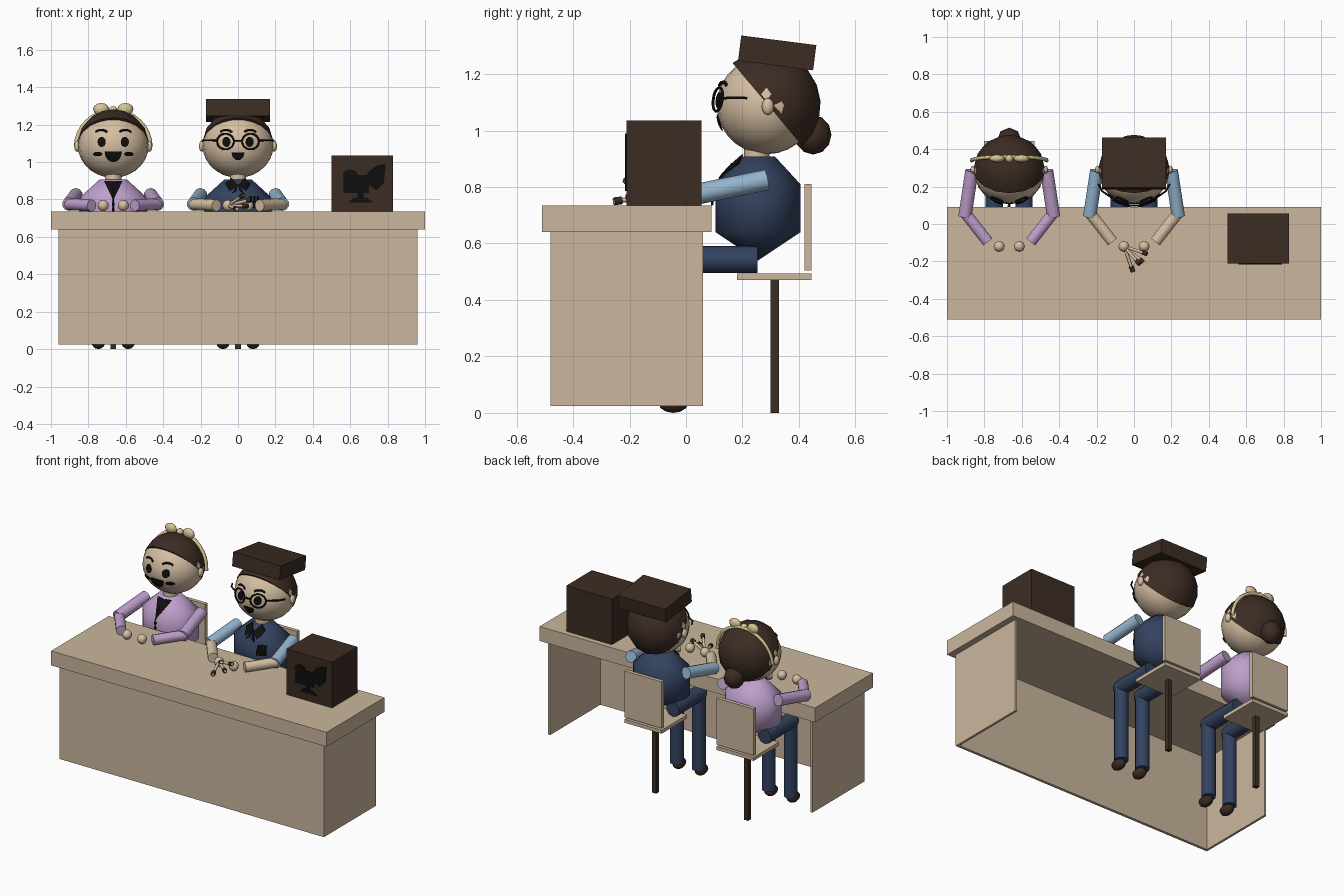
import bpy, bmesh, math
from mathutils import Vector, Matrix

cube = bpy.data.objects.get("Cube")
if cube:
    bpy.data.objects.remove(cube, do_unlink=True)


def material(name, hexa):
    lin = []
    for i in (0, 2, 4):
        c = int(hexa[i:i + 2], 16) / 255
        lin.append(c / 12.92 if c < 0.04 else ((c + 0.055) / 1.055) ** 2.4)
    m = bpy.data.materials.new(name)
    m.use_nodes = True
    m.diffuse_color = (*lin, 1)
    m.node_tree.nodes["Principled BSDF"].inputs["Base Color"].default_value = (*lin, 1)
    return m


WOOD = material("pale wood", "CBB79D")
SKIN = material("skin", "D6BFA3")
BROWN = material("dark brown", "3C2C23")
NAVY = material("navy cloth", "33425F")
LILAC = material("lilac cloth", "BE9FCC")
BLUE = material("light blue cloth", "96B6D0")
CREAM = material("cream ribbon", "D6C593")
BLACK = material("black", "0E0E0E")


def finish(name, bm, mat, smooth=False):
    bmesh.ops.recalc_face_normals(bm, faces=bm.faces)
    me = bpy.data.meshes.new(name)
    bm.to_mesh(me)
    bm.free()
    ob = bpy.data.objects.new(name, me)
    bpy.context.collection.objects.link(ob)
    me.materials.append(mat)
    if smooth:
        for p in me.polygons:
            p.use_smooth = len(p.vertices) < 5
    return ob


def box(name, lo, hi, mat, tilt=0):
    bm = bmesh.new()
    lo, hi = Vector(lo), Vector(hi)
    bmesh.ops.create_cube(bm, size=1)
    m = Matrix.Translation((lo + hi) / 2) @ Matrix.Rotation(tilt, 4, "X") @ Matrix.Diagonal((*(hi - lo), 1))
    bm.transform(m)
    return finish(name, bm, mat)


def ball(name, c, r, mat, seg=10, rings=8):
    bm = bmesh.new()
    bmesh.ops.create_uvsphere(bm, u_segments=seg, v_segments=rings, radius=1)
    bm.transform(Matrix.Translation(c) @ Matrix.Diagonal((*r, 1)))
    return finish(name, bm, mat, True)


def rod(name, a, b, r, mat, seg=10):
    a, b = Vector(a), Vector(b)
    bm = bmesh.new()
    bmesh.ops.create_cone(bm, cap_ends=True, segments=seg, radius1=r, radius2=r, depth=(b - a).length)
    bm.transform(Matrix.Translation((a + b) / 2) @ (b - a).to_track_quat("Z", "Y").to_matrix().to_4x4())
    return finish(name, bm, mat, True)


def tube(name, pts, r, mat, closed=False):
    cu = bpy.data.curves.new(name, "CURVE")
    cu.dimensions = "3D"
    cu.bevel_depth = r
    cu.bevel_resolution = 1
    sp = cu.splines.new("POLY")
    sp.points.add(len(pts) - 1)
    for p, co in zip(sp.points, pts):
        p.co = (*co, 1)
    sp.use_cyclic_u = closed
    cu.materials.append(mat)
    ob = bpy.data.objects.new(name, cu)
    bpy.context.collection.objects.link(ob)


def plate(name, pts, surface, mat=BLACK):
    """Thin fan of faces laid over a surface given as y = surface(x, z)."""
    n = len(pts)
    mid = (sum(p[0] for p in pts) / n, sum(p[1] for p in pts) / n)
    bm = bmesh.new()
    loops = [[bm.verts.new((x, surface(x, z) + d, z)) for x, z in [mid, *pts]] for d in (0, 0.006)]
    for i in range(n):
        j, k = i + 1, (i + 1) % n + 1
        for f in loops:
            bm.faces.new((f[0], f[j], f[k]))
        bm.faces.new((loops[0][j], loops[0][k], loops[1][k], loops[1][j]))
    return finish(name, bm, mat)


def oval(x, z, rx, rz, n=14, start=0, sweep=2 * math.pi):
    return [(x + rx * math.cos(start + sweep * i / n), z + rz * math.sin(start + sweep * i / n))
            for i in range(n)]


# Desk: top, front panel and two side panels
box("desk_top", (-1, -.51, .64), (1, .09, .735), WOOD)
box("desk_front", (-.96, -.48, .025), (.96, -.462, .64), WOOD)
for s, side in ((-1, "right"), (1, "left")):
    box("desk_side_" + side, (s * .96, -.462, .025), (s * .945, .06, .64), WOOD)

# Box on the desk with a painted film camera
box("desk_box", (.5, -.21, .735), (.83, .055, 1.035), BROWN)
flat = lambda x, z: -.216
plate("camera_body", [(.565, .835), (.7, .835), (.7, .93), (.565, .93)], flat)
plate("camera_horn", [(.66, .9), (.74, .85), (.78, .89), (.79, .99), (.75, .985), (.71, .96)], flat)
plate("camera_reel", oval(.6, .93, .04, .03), flat)
plate("camera_stem", [(.64, .79), (.67, .79), (.67, .84), (.64, .84)], flat)
plate("camera_foot", [(.59, .785), (.72, .785), (.69, .81), (.62, .81)], flat)

HY, HZ = .285, 1.09          # head centre
HEAD = (.19, .176, .174)     # head radii
BODY = [(0, .54), (.15, .64), (.15, .81), (.06, .908)]
WIDE = 1.2


def person(who, cx, cloth, sleeve, forearm):
    def head_y(x, z):
        q = 1 - ((x - cx) / HEAD[0]) ** 2 - ((z - HZ) / HEAD[2]) ** 2
        return HY - HEAD[1] * math.sqrt(max(q, 0)) - .009

    def chest_y(x, z):
        r = min(.15, .06 + (.908 - z) * .92)
        return .255 - math.sqrt(max(r * r - ((x - cx) / WIDE) ** 2, 0)) - .013

    # Chair
    box(who + "_chair_seat", (cx - .135, .18, .47), (cx + .135, .445, .493), WOOD)
    box(who + "_chair_back", (cx - .135, .42, .505), (cx + .135, .445, .81), WOOD)
    box(who + "_chair_post", (cx - .015, .3, 0), (cx + .015, .33, .47), BROWN)

    # Torso turned from a profile, neck and head
    bm = bmesh.new()
    vs = [bm.verts.new((r, 0, z)) for r, z in BODY + [(0, .908)]]
    edges = [bm.edges.new(e) for e in zip(vs, vs[1:])]
    bmesh.ops.spin(bm, geom=vs + edges, axis=(0, 0, 1), cent=(0, 0, 0), steps=16, angle=2 * math.pi)
    bmesh.ops.remove_doubles(bm, verts=bm.verts, dist=.001)
    bm.transform(Matrix.Translation((cx, .255, 0)) @ Matrix.Diagonal((WIDE, 1, 1, 1)))
    finish(who + "_torso", bm, cloth, True)
    rod(who + "_neck", (cx, .25, .88), (cx, .25, .96), .045, SKIN)
    ball(who + "_head", (cx, HY, HZ), HEAD, SKIN, 20, 14)

    # Hair: half a sphere tipped to the back
    bm = bmesh.new()
    bmesh.ops.create_uvsphere(bm, u_segments=16, v_segments=10, radius=.192)
    bmesh.ops.bisect_plane(bm, geom=bm.verts[:] + bm.edges[:] + bm.faces[:], plane_co=(0, 0, .004),
                           plane_no=(0, 0, 1), clear_inner=True)
    bmesh.ops.holes_fill(bm, edges=[e for e in bm.edges if e.is_boundary])
    bm.transform(Matrix.Translation((cx, HY, HZ)) @ Matrix.Rotation(math.radians(-50), 4, "X"))
    finish(who + "_hair", bm, BROWN, True)

    # Paired parts
    for s, side in ((-1, "_right_"), (1, "_left_")):
        p = who + side
        at = lambda x, y, z: (cx + s * x, y, z)
        ball(p + "ear", at(.193, .29, 1.085), (.016, .022, .03), SKIN, 8, 6)
        rod(p + "upper_arm", at(.2, .285, .825), at(.237, .04, .775), .037, sleeve)
        rod(p + "forearm", at(.24, .065, .775), at(.115, -.095, .768), .032, forearm)
        ball(p + "hand", at(.054, -.12, .768), (.03, .03, .03), SKIN, 8, 6)
        rod(p + "thigh", at(.08, .253, .543), at(.08, -.03, .543), .048, NAVY)
        ball(p + "knee", at(.08, -.025, .543), (.047, .047, .047), NAVY)
        rod(p + "shin", at(.08, -.02, .55), at(.08, -.02, .05), .043, NAVY)
        ball(p + "shoe", at(.08, -.045, .034), (.036, .052, .034), BROWN, 8, 6)
        plate(p + "eye", oval(cx + s * .062, 1.108, .022, .027), head_y)
        brow = oval(cx + s * .065, 1.152, .034, .02, 7, .4, 2.6)
        tube(p + "brow", [(x, head_y(x, z), z) for x, z in brow], .006, BLACK)
    return head_y, chest_y


# Woman: bun, headband, bow, cheeks, smile, dark neckline
GX = -.667
head_y, chest_y = person("woman", GX, LILAC, LILAC, LILAC)
ball("woman_bun", (GX, .45, .985), (.065, .065, .07), BROWN, 8, 6)
arc = [(GX + .2 * math.cos(a), .34 + .02 * math.sin(a), 1.08 + .195 * math.sin(a))
       for a in (math.pi * i / 16 for i in range(17))]
tube("woman_headband", arc, .011, CREAM)
ball("woman_bow_knot", (GX, .35, 1.277), (.022, .022, .022), CREAM, 8, 6)
for s in (-1, 1):
    ball("woman_bow_loop", (GX + s * .065, .35, 1.283), (.043, .022, .033), CREAM, 8, 6)
    plate("woman_cheek", oval(GX + s * .083, 1.043, .026, .012), head_y)
plate("woman_smile", oval(GX, 1.056, .046, .056, 12, math.pi, math.pi * 12 / 11), head_y)
plate("woman_neckline", [(GX - .05, .9), (GX + .05, .9), (GX, .795)], chest_y)
tube("woman_seam", [(GX, chest_y(GX, z), z) for z in (.8, .77, .735)], .003, BLACK)
for z in (.745, .775):
    plate("woman_button", oval(GX, z, .008, .008, 8), chest_y)

# Man: flat cap, glasses, smile, bow tie, pocket with pens
head_y, chest_y = person("man", 0, NAVY, BLUE, SKIN)
box("man_flat_cap", (-.172, .189, 1.23), (.172, .457, 1.32), BROWN, math.radians(-7.3))
plate("man_smile", oval(0, 1.052, .034, .042, 12, math.pi, math.pi * 12 / 11), head_y)
for s in (-1, 1):
    ring = oval(s * .067, 1.11, .045, .042, 18)
    tube("man_glasses_rim", [(x, head_y(x, z) - .006, z) for x, z in ring], .005, BLACK, True)
    tube("man_glasses_arm", [(s * .112, head_y(.112, 1.115), 1.115), (s * .17, .175, 1.117),
                             (s * .192, .215, 1.115)], .005, BLACK)
    plate("man_collar", [(0, .875), (s * .035, .915), (s * .07, .885), (s * .045, .845)], chest_y)
    plate("man_tie_tail", [(0, .885), (s * .035, .83), (s * .008, .845)], chest_y)
tube("man_glasses_bridge", [(x, head_y(x, 1.115) - .004, 1.115) for x in (-.024, 0, .024)], .005, BLACK)
plate("man_pocket", [(.06, .755), (.115, .755), (.115, .79), (.06, .79)], chest_y)
for x in (.07, .088, .106):
    plate("man_pocket_pen", [(x - .005, .785), (x + .005, .785), (x + .005, .82), (x - .005, .82)], chest_y)

# Brushes fanned out from the man's right hand
grip = Vector((-.054, -.12, .768))
for tip in ((-.005, -.255, .749), (.05, -.205, .765), (.07, -.16, .8), (.03, -.215, .825)):
    tip = Vector(tip)
    rod("brush_handle", grip, tip, .009, SKIN, 6)
    rod("brush_tip", grip.lerp(tip, .8), tip, .014, BROWN, 6)
